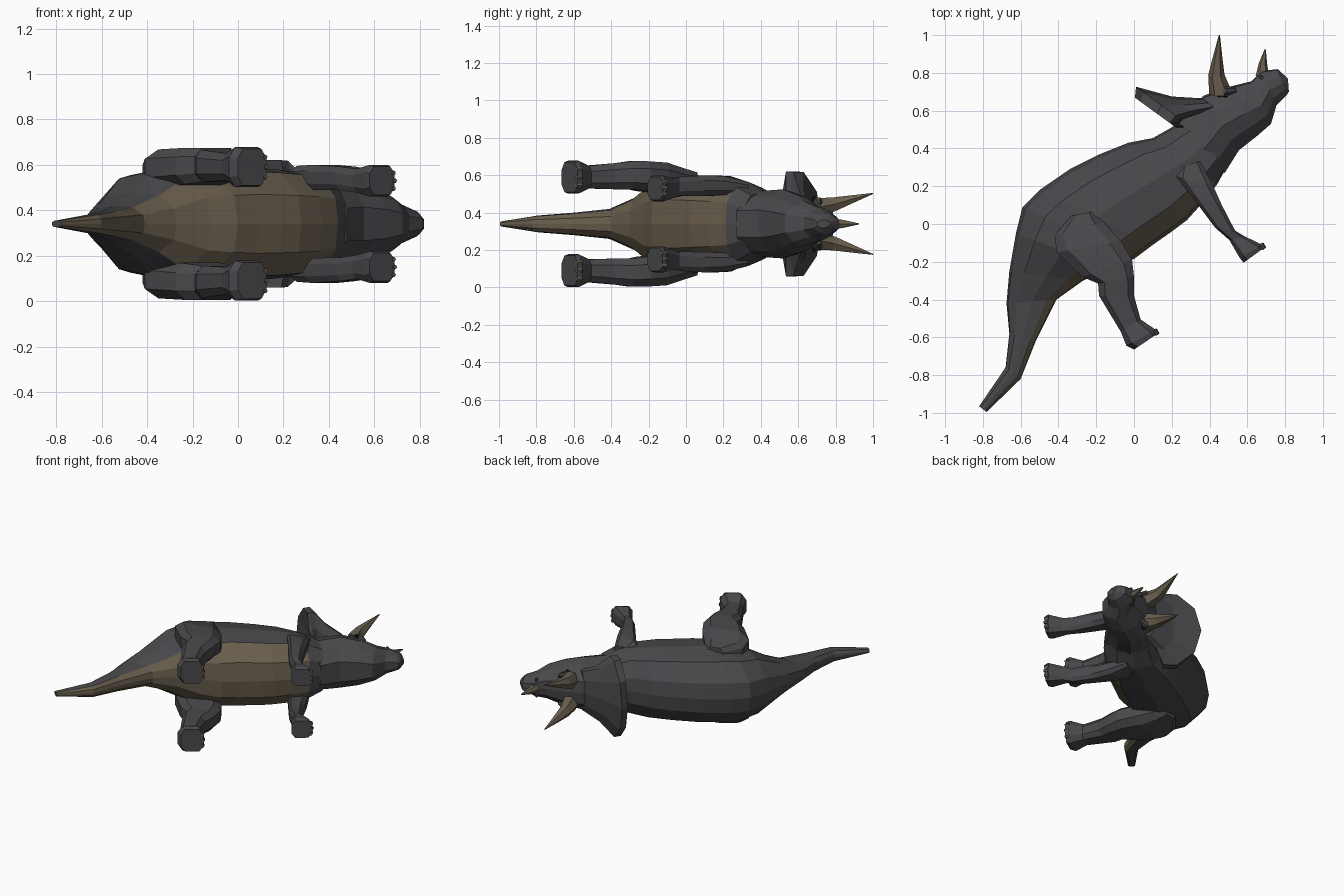
import bpy, bmesh, math
from mathutils import Vector

cube = bpy.data.objects.get("Cube")
if cube:
    bpy.data.objects.remove(cube, do_unlink=True)

MID = 0.34  # height of the symmetry plane: the animal lies on its side


def material(name, rgb):
    m = bpy.data.materials.new(name)
    m.use_nodes = True
    m.diffuse_color = (*rgb, 1)
    m.node_tree.nodes["Principled BSDF"].inputs["Base Color"].default_value = (*rgb, 1)
    return m


HIDE = material("dark grey hide", (0.066, 0.066, 0.073))
TAN = material("tan belly and horn", (0.14, 0.112, 0.075))
BLACK = material("black eye", (0.012, 0.012, 0.012))


def loft(name, rings, mats, rule=None):
    """Skin a list of equal point rings and cap both ends."""
    bm = bmesh.new()
    loops = [[bm.verts.new(p) for p in ring] for ring in rings]
    n = len(loops[0])
    for i in range(len(loops) - 1):
        a, b = loops[i], loops[i + 1]
        for k in range(n):
            f = bm.faces.new((a[k], a[(k + 1) % n], b[(k + 1) % n], b[k]))
            f.material_index = rule(i, k) if rule else 0
    bm.faces.new(loops[0])
    bm.faces.new(loops[-1])
    bmesh.ops.recalc_face_normals(bm, faces=bm.faces)
    mesh = bpy.data.meshes.new(name)
    bm.to_mesh(mesh)
    bm.free()
    for m in mats:
        mesh.materials.append(m)
    obj = bpy.data.objects.new(name, mesh)
    obj.location.z = MID
    bpy.context.collection.objects.link(obj)
    return obj


def section(top, under, width, outline):
    """Mirrored cross-section between a point on the back and one underneath."""
    t, u = Vector((*top, 0)), Vector((*under, 0))
    half = [(t.lerp(u, s), w * width) for s, w in outline]
    return ([p + Vector((0, 0, w)) for p, w in half]
            + [p - Vector((0, 0, w)) for p, w in half[-2:0:-1]])


LIMB_SHAPE = [(1, .5), (.65, 1), (-.65, 1), (-1, .5), (-1, -.5), (-.65, -1), (.65, -1), (1, -.5)]


def limb_ring(front, back, offset, depth):
    """Boxy limb cross-section from front to back, at an offset from the middle."""
    a, b = Vector((*front, 0)), Vector((*back, 0))
    return [(a + b) / 2 + (a - b) / 2 * u + Vector((0, 0, offset + depth * v)) for u, v in LIMB_SHAPE]


def tube(name, path, sides, mat):
    """Tapered solid along (x, y, z, radius) points, for horns and claws."""
    d = (Vector(path[-1][:3]) - Vector(path[0][:3])).normalized()
    u = d.cross(Vector((0, 0, 1)) if abs(d.z) < .9 else Vector((1, 0, 0))).normalized()
    v = d.cross(u)
    rings = [[Vector(p[:3]) + p[3] * (u * math.cos(math.tau * k / sides) + v * math.sin(math.tau * k / sides))
              for k in range(sides)] for p in path]
    return loft(name, rings, [mat])


# Torso and tail, with the tan underside on the lowest strips
BODY_SHAPE = [(0, 0), (.03, .42), (.2, .86), (.5, 1), (.8, .9), (.97, .5), (1, 0)]
body = [
    ((-.82, -.965), (-.78, -.995), .015),
    ((-.68, -.76), (-.60, -.82), .045),
    ((-.66, -.58), (-.52, -.62), .06),
    ((-.675, -.42), (-.41, -.40), .08),
    ((-.66, -.25), (-.27, -.30), .14),
    ((-.625, -.05), (-.12, -.23), .232),
    ((-.59, .09), (0, -.185), .25),
    ((-.50, .18), (.10, -.11), .26),
    ((-.34, .29), (.20, -.04), .255),
    ((-.18, .37), (.28, .02), .25),
    ((-.03, .43), (.37, .12), .24),
    ((.10, .455), (.44, .21), .225),
    ((.25, .54), (.49, .30), .17),
]
loft("body", [section(*s, BODY_SHAPE) for s in body], [HIDE, TAN],
     lambda i, k: 1 if 4 <= k <= 7 and i < 11 else 0)

# Head with a narrow brow and tapering beak
HEAD_SHAPE = [(0, 0), (.03, .45), (.3, .88), (.55, 1), (.8, .8), (1, .4), (1, 0)]
head = [
    ((.22, .53), (.48, .27), .175),
    ((.37, .68), (.555, .39), .185),
    ((.50, .725), (.65, .465), .16),
    ((.62, .755), (.725, .53), .12),
    ((.68, .81), (.755, .63), .085),
    ((.76, .82), (.81, .685), .055),
    ((.815, .77), (.82, .70), .022),
]
loft("head", [section(*s, HEAD_SHAPE) for s in head], [HIDE])

# Flared neck frill: hub, front rim, back rim, recessed back
UP = Vector((-.81, .59, 0))


def frill_ring(cx, cy, above, below, across):
    ring = []
    for k in range(10):
        c, s = math.cos(math.tau * k / 10), math.sin(math.tau * k / 10)
        ring.append(Vector((cx, cy, across * s)) + UP * c * (above if c > 0 else below))
    return ring


loft("neck_frill", [frill_ring(.41, .63, .06, .05, .15), frill_ring(.29, .61, .11, .06, .205),
                    frill_ring(.205, .585, .24, .06, .292), frill_ring(.175, .545, .21, .06, .295),
                    frill_ring(.23, .54, .10, .06, .15)], [HIDE])

FRONT_LEG = [
    ((.35, .335), (.25, .30), .19, .035),
    ((.42, .20), (.225, .25), .205, .05),
    ((.465, .10), (.295, .16), .205, .055),
    ((.535, -.035), (.43, -.02), .20, .052),
    ((.585, -.065), (.505, -.085), .19, .052),
    ((.68, -.11), (.56, -.18), .19, .07),
    ((.69, -.125), (.58, -.205), .19, .062),
]
HIND_LEG = [
    ((-.22, .065), (-.33, .045), .22, .055),
    ((-.16, .01), (-.42, -.06), .225, .07),
    ((-.07, -.09), (-.41, -.15), .245, .083),
    ((-.01, -.19), (-.275, -.28), .255, .08),
    ((0, -.28), (-.19, -.315), .26, .075),
    ((0, -.38), (-.185, -.38), .255, .07),
    ((.035, -.505), (-.07, -.57), .25, .06),
    ((.115, -.56), (-.04, -.645), .25, .088),
    ((.125, -.58), (0, -.665), .25, .08),
]

for side, s in (("left", 1), ("right", -1)):
    # Legs
    for part, leg in (("front", FRONT_LEG), ("hind", HIND_LEG)):
        loft(f"{part}_leg_{side}", [limb_ring(a, b, s * o, d) for a, b, o, d in leg], [HIDE])
        # Toe claws along the leading edge of the foot
        (tx, ty), _, off, depth = leg[-1]
        for n in (-1, 0, 1):
            z = s * off + n * depth * .55
            back = .005 * abs(n)
            tube(f"{part}_claw_{side}_{n + 2}",
                 [(tx - .016 - back, ty + .018, z, .015), (tx + .002 - back, ty - .006, z, .01)], 6, TAN)
    # Brow horns
    tube(f"brow_horn_{side}", [(.46, .69, s * .085, .062), (.436, .79, s * .105, .043),
                               (.442, .88, s * .13, .026), (.452, 1.0, s * .163, .003)], 6, TAN)
    # Brow ridges, eyes and nostrils
    tube(f"brow_ridge_{side}", [(.44, .69, s * .115, .02), (.49, .705, s * .12, .026),
                                (.54, .71, s * .10, .012)], 6, HIDE)
    tube(f"eye_{side}", [(.485, .685, s * .12, .016), (.492, .685, s * .144, .011)], 8, BLACK)
    tube(f"nostril_{side}", [(.675, .775, s * .045, .013), (.675, .775, s * .068, .008)], 6, HIDE)

# Nose horn
tube("nose_horn", [(.68, .78, 0, .036), (.683, .85, 0, .022), (.695, .925, 0, .003)], 6, TAN)
